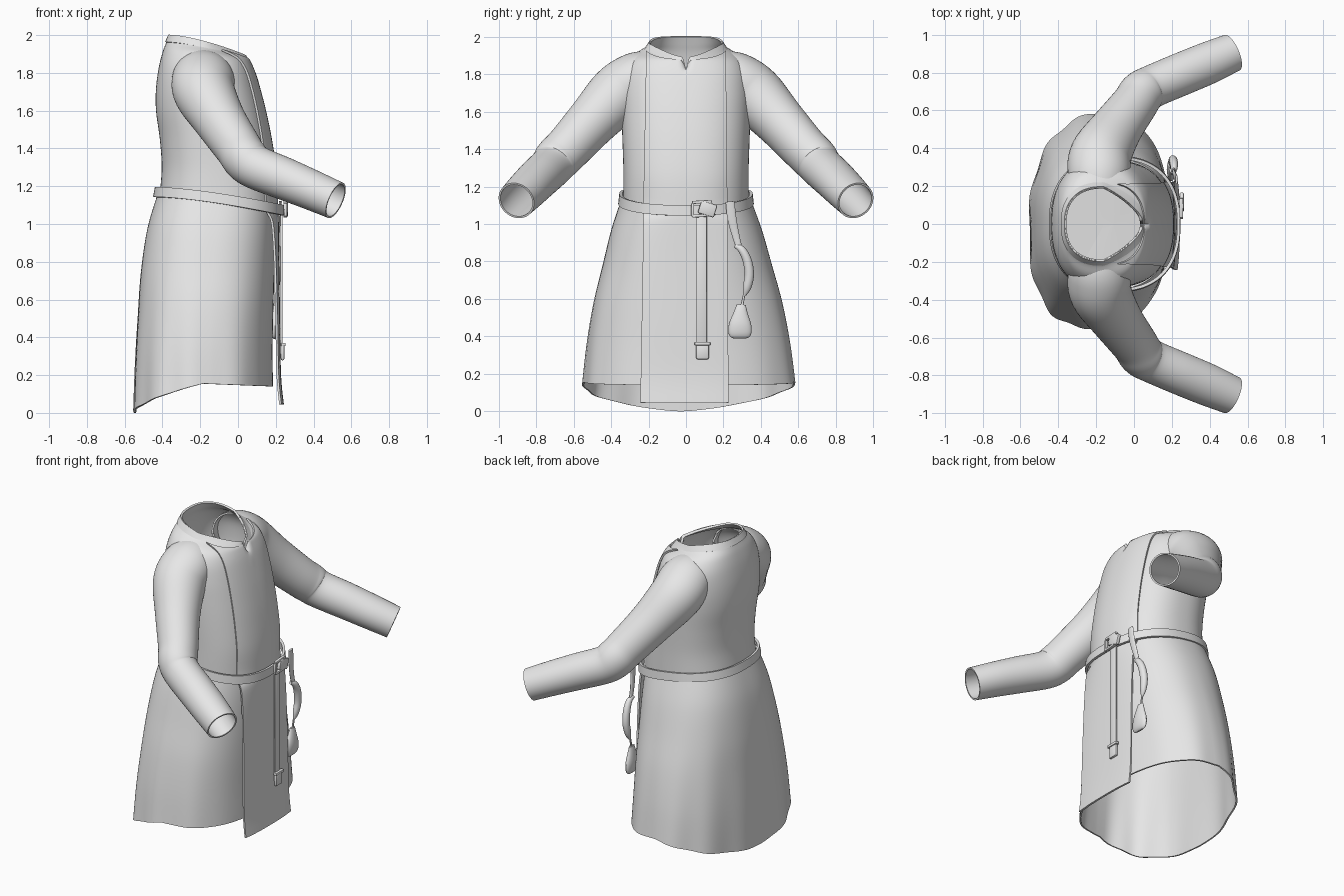
import bpy, bmesh, math
from mathutils import Vector

if "Cube" in bpy.data.objects:
    bpy.data.objects.remove(bpy.data.objects["Cube"])

cloth = bpy.data.materials.new("grey_cloth")
cloth.diffuse_color = (0.8, 0.8, 0.8, 1)
cloth.use_nodes = True
cloth.node_tree.nodes["Principled BSDF"].inputs["Base Color"].default_value = cloth.diffuse_color
POW = 0.833          # rounded-box exponent for body sections


def smooth_rows(rows, n):
    """Catmull-Rom interpolation of tuples, n steps per span."""
    out = []
    for i in range(len(rows) - 1):
        a, b, c, d = (rows[max(0, min(len(rows) - 1, i + k))] for k in (-1, 0, 1, 2))
        for j in range(n):
            t = j / n
            out.append(tuple(0.5 * (2 * q + (r - p) * t + (2 * p - 5 * q + 4 * r - s) * t * t
                                    + (3 * q - p - 3 * r + s) * t ** 3)
                             for p, q, r, s in zip(a, b, c, d)))
    return out + [tuple(rows[-1])]


def finish(ob, thick=0, bevel=0):
    bpy.ops.object.select_all(action='DESELECT')
    bpy.context.view_layer.objects.active = ob
    ob.select_set(True)
    if thick:
        m = ob.modifiers.new("thickness", 'SOLIDIFY')
        m.thickness, m.offset = thick, 0
        bpy.ops.object.modifier_apply(modifier=m.name)
    if bevel:
        m = ob.modifiers.new("edge", 'BEVEL')
        m.width, m.segments = bevel, 2
        bpy.ops.object.modifier_apply(modifier=m.name)
    bpy.ops.object.shade_smooth_by_angle(angle=math.radians(40))


def grid(name, rows, closed, thick=0, caps=False, hidden=None):
    """Skin a list of equal-length point rows; drop faces lying wholly in the hidden region."""
    bm = bmesh.new()
    vs = [[bm.verts.new(p) for p in r] for r in rows]
    n = len(rows[0])
    for a, b in zip(vs, vs[1:]):
        for i in range(n if closed else n - 1):
            j = (i + 1) % n
            bm.faces.new((a[i], a[j], b[j], b[i]))
    if caps:
        bm.faces.new(vs[0])
        bm.faces.new(vs[-1])
    bmesh.ops.recalc_face_normals(bm, faces=bm.faces)
    if hidden:
        gone = [f for f in bm.faces if all(hidden(v.co) for v in f.verts)]
        bmesh.ops.delete(bm, geom=gone, context='FACES')
    me = bpy.data.meshes.new(name)
    bm.to_mesh(me)
    bm.free()
    me.materials.append(cloth)
    ob = bpy.data.objects.new(name, me)
    bpy.context.collection.objects.link(ob)
    finish(ob, thick)
    return ob


def spow(v):
    return math.copysign(abs(v) ** POW, v)


def tilt(zb, zf, u):
    return zb + (zf - zb) * max(0, u) ** 1.5


def body_ring(row, n=96):
    zb, zf, xb, xf, w, point, drop = row
    pts = []
    for i in range(n):
        t = 2 * math.pi * i / n
        c = spow(math.cos(t))
        u = (c + 1) / 2
        y = w * spow(math.sin(t)) * (1 - point * max(0, c))
        dist = min(t, 2 * math.pi - t)
        pts.append((xb + (xf - xb) * u, y, tilt(zb, zf, u) - drop * max(0, 1 - dist / 0.14)))
    return pts


def tube(name, path, ref, steps=5, n=24, thick=0, caps=False, hidden=None):
    """Path rows: x, y, z, radius along ref, radius across."""
    rows = smooth_rows(path, steps)
    rings = []
    for i, r in enumerate(rows):
        d = (Vector(rows[min(i + 1, len(rows) - 1)][:3]) - Vector(rows[max(i - 1, 0)][:3])).normalized()
        side = d.cross(Vector(ref)).normalized()
        up = side.cross(d)
        rings.append([Vector(r[:3]) + up * r[3] * math.cos(a) + side * r[4] * math.sin(a)
                      for a in (2 * math.pi * k / n for k in range(n))])
    return grid(name, rings, True, thick, caps, hidden)


def box(name, loc, size, roll=0, bevel=0.004):
    bpy.ops.mesh.primitive_cube_add(size=1, location=loc, rotation=(roll, 0, 0))
    ob = bpy.context.object
    ob.name = name
    ob.scale = size
    bpy.ops.object.transform_apply(location=False, rotation=False)
    ob.data.materials.append(cloth)
    finish(ob, bevel=bevel)


# Torso: back z, front z, back x, front x, half width, front taper, neck slit
torso = [(1.16, 1.07, -.41, .195, .33, 0, 0), (1.3, 1.25, -.40, .19, .33, 0, 0),
         (1.45, 1.43, -.41, .165, .335, 0, 0), (1.6, 1.58, -.43, .135, .34, 0, 0),
         (1.72, 1.7, -.43, .105, .34, 0, 0), (1.83, 1.8, -.415, .075, .325, 0, 0),
         (1.91, 1.86, -.395, .05, .28, 0, .04), (1.96, 1.875, -.376, .04, .218, .2, .055),
         (2.0, 1.885, -.36, .035, .19, .5, .07)]
grid("torso", [body_ring(r) for r in smooth_rows(torso, 5)], True, 0.008)

# Lining closing the waist inside the belt
waist = (1.16, 1.07, -.41, .195, .33, 0, 0)
centre = Vector((-.11, 0, 1.125))
grid("waist_lining", [[centre.lerp(Vector(p), k) for p in body_ring(waist, 48)] for k in (.02, .5, 1)],
     True, 0, True)

# Collar band around the neck opening
collar = [(1.962, 1.868, -.382, .052, .217, .25, .055), (2.0, 1.89, -.364, .042, .194, .5, .07)]
grid("collar", [body_ring(r) for r in smooth_rows(collar, 3)], True, 0.01)

# Skirt with wavy back and a hem dipping at the rear
skirt = [(0, -.42, .19, .34), (.16, -.475, .19, .395), (.36, -.51, .187, .447),
         (.56, -.527, .182, .497), (.78, -.542, .178, .535), (1, -.55, .18, .56)]
rings = []
for s, xb, xf, w in smooth_rows(skirt, 6):
    ring = []
    for i in range(128):
        t = 2 * math.pi * i / 128
        c = spow(math.cos(t))
        u = (c + 1) / 2
        k = 1 + 0.016 * s * s * math.sin(11 * t + 1) * min(1, 1.4 * (1 - u))
        hem = 0.155 * min(1, 2 * u) ** 0.6 - 0.015 * max(0, 2 * u - 1)
        ring.append(((xb + xf) / 2 + (xf - xb) / 2 * c * k,
                     w * spow(math.sin(t)) * k + 0.022 * s - 0.05 * s * max(0, 1 - 2 * u),
                     tilt(1.16, 1.07, u) * (1 - s) + hem * s))
    rings.append(ring)
grid("skirt", rings, True, 0.01)

# Long front panel laid over torso and skirt, up to the shoulders
lower = [(.045, .045, -.2, .225, .55, 0, 0), (.2, .2, -.2, .21, .55, 0, 0),
         (.5, .5, -.2, .205, .52, 0, 0), (.8, .8, -.2, .2, .46, 0, 0), (1.0, 1.0, -.3, .198, .4, 0, 0)]
panel = []
for zb, zf, xb, xf, w, _, drop in smooth_rows(lower + torso[:8], 5):
    f = min(1, max(0, (zf - 0.05) / 1.8))
    row = []
    for i in range(29):
        y = (i / 14 - 1) * (0.235 - 0.024 * f) - 0.008 * (1 - f)
        c = max(0, 1 - (abs(y) / w) ** (2 / POW)) ** (POW / 2)
        x = (xb + xf) / 2 + (xf - xb) / 2 * c
        z = tilt(zb, zf, (c + 1) / 2) - drop * max(0, 1 - abs(y) / 0.03)
        row.append((x + 0.012, y, z + 0.012 * (1 - c)))
    panel.append(row)
grid("front_panel", panel, False, 0.012)


# Sleeves with sloping shoulder and a soft elbow fold, trimmed inside the torso
def inside_torso(p):
    w = 0.32 if p.z < 1.83 else 0.32 - 0.95 * (p.z - 1.83)
    return abs(p.y) < w and (abs(p.x + 0.16) / 0.235) ** 2.4 + (abs(p.y) / w) ** 2.4 < 0.85


arm = [(-.185, .19, 1.80, .125, .14), (-.185, .27, 1.765, .145, .16), (-.175, .365, 1.69, .153, .158),
       (-.095, .50, 1.548, .132, .132), (.0, .63, 1.405, .12, .117), (.04, .69, 1.345, .118, .115),
       (.095, .726, 1.30, .111, .108), (.245, .79, 1.24, .107, .108), (.39, .85, 1.18, .101, .106),
       (.517, .905, 1.125, .096, .097)]
for side, label in ((1, "left"), (-1, "right")):
    tube(label + "_sleeve", [(x, y * side, z, a, b) for x, y, z, a, b in arm],
         (0, 0, 1), 6, 48, 0.01, False, inside_torso)

# Belt
belt = [(1.143, 1.045, -.442, .238, .354, 0, 0), (1.195, 1.1, -.432, .236, .348, 0, 0)]
grid("belt", [body_ring(r) for r in belt], True, 0.016)

# Buckle frame, knot and hanging strap with its metal end
box("buckle_left", (.25, .035, 1.075), (.02, .016, .07))
box("buckle_right", (.25, .13, 1.082), (.02, .016, .08), .15)
for z in (1.045, 1.118):
    box("buckle_bar", (.25, .085, z), (.02, .105, .016), .06)
box("belt_knot", (.252, .115, 1.08), (.024, .09, .07), -.3, .008)
box("hanging_strap", (.23, .083, .69), (.012, .056, .76))
box("strap_end", (.236, .088, .32), (.02, .068, .085), 0, .01)
box("strap_clasp", (.24, .088, .362), (.024, .084, .018))

# Pendant strap, curved horn and pouch at the side
tube("pendant_strap", [(.225, .235, 1.12, .007, .024), (.22, .245, 1.03, .007, .024),
                       (.212, .265, .94, .008, .02), (.21, .285, .87, .009, .016)],
     (1, 0, 0), 4, 12, 0, True)
tube("horn", [(.205, .262, .885, .01, .012), (.212, .295, .865, .018, .02), (.21, .325, .81, .022, .024),
              (.205, .338, .73, .022, .025), (.2, .325, .66, .018, .022), (.197, .312, .62, .006, .008)],
     (1, 0, 0), 4, 16, 0, True)
tube("pouch_cord", [(.195, .312, .63, .005, .006), (.195, .297, .56, .006, .008)], (1, 0, 0), 3, 8, 0, True)
tube("pouch", [(.195, .295, .57, .01, .024), (.196, .292, .53, .018, .036), (.197, .289, .47, .024, .058),
               (.197, .288, .425, .021, .062), (.196, .288, .40, .014, .053), (.196, .288, .39, .005, .035)],
     (1, 0, 0), 4, 20, 0, True)
